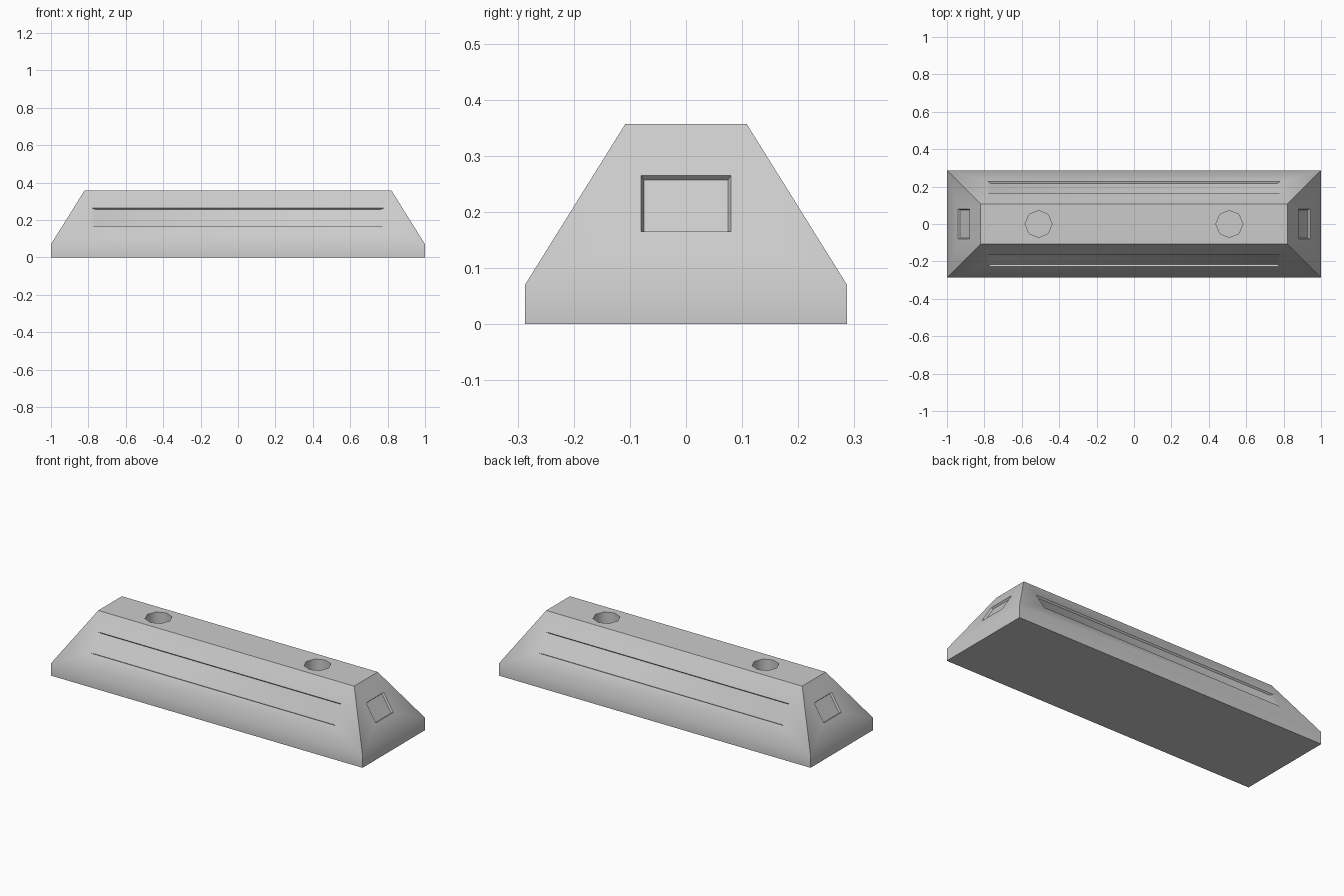
import bpy, bmesh, math
from mathutils import Vector, Matrix

if "Cube" in bpy.data.objects:
    bpy.data.objects.remove(bpy.data.objects["Cube"])

HX, HY, Z1, Z2 = 1.0, 0.287, 0.07, 0.357   # base half sizes, shoulder and top heights
INSET = 0.179                              # how far the slopes lean in
LO, HI, DEPTH = 0.165, 0.265, 0.011        # recess heights and depth

bm = bmesh.new()


def ring(hx, hy, z):
    return [bm.verts.new((sx * hx, sy * hy, z))
            for sx, sy in ((-1, -1), (1, -1), (1, 1), (-1, 1))]


def loft(a, b):
    for i in range(4):
        j = (i + 1) % 4
        bm.faces.new((a[i], a[j], b[j], b[i]))


# Body shell: vertical foot, flat bottom and flat top
foot = ring(HX, HY, 0)
shoulder = ring(HX, HY, Z1)
top = ring(HX - INSET, HY - INSET, Z2)
bm.faces.new(foot[::-1])
loft(foot, shoulder)
bm.faces.new(top)

# Sloped sides, each with a shallow recessed panel
slope = (Z2 - Z1) / INSET
for i in range(4):
    j = (i + 1) % 4
    long_side = i % 2 == 0
    dist = HY if long_side else HX
    half, trim = (0.785, 0.02) if long_side else (0.08, 0.005)
    turn = Matrix.Rotation(i * math.pi / 2, 3, 'Z')
    inward = Vector((0, slope, -1)).normalized() * DEPTH

    def panel(h, lo, hi, shift):
        pts = []
        for x, z in ((-h, lo), (h, lo), (h, hi), (-h, hi)):
            p = Vector((x, -dist + (z - Z1) / slope, z)) + shift
            pts.append(bm.verts.new(turn @ p))
        return pts

    rim = panel(half, LO, HI, Vector())
    floor = panel(half - trim, LO + 0.002, HI - 0.002, inward)
    loft([shoulder[i], shoulder[j], top[j], top[i]], rim)
    loft(rim, floor)
    bm.faces.new(floor)

bmesh.ops.recalc_face_normals(bm, faces=bm.faces)
mesh = bpy.data.meshes.new("barrier_block")
bm.to_mesh(mesh)
bm.free()
block = bpy.data.objects.new("barrier_block", mesh)
bpy.context.collection.objects.link(block)

# Two eight-sided sockets in the top
for x in (-0.51, 0.51):
    bpy.ops.mesh.primitive_cylinder_add(vertices=8, radius=0.072, depth=0.4,
                                        location=(x, 0, Z2))
    cutter = bpy.context.object
    cutter.name = "socket_cutter"
    cutter.hide_render = True
    mod = block.modifiers.new("socket", 'BOOLEAN')
    mod.operation = 'DIFFERENCE'
    mod.solver = 'EXACT'
    mod.object = cutter
    bpy.context.view_layer.objects.active = block
    bpy.ops.object.modifier_apply(modifier=mod.name)
    bpy.data.objects.remove(cutter)

# Soft shoulder and socket walls, crisp outer edges
bpy.ops.object.select_all(action='DESELECT')
block.select_set(True)
bpy.context.view_layer.objects.active = block
bpy.ops.object.shade_smooth_by_angle(angle=math.radians(50))
